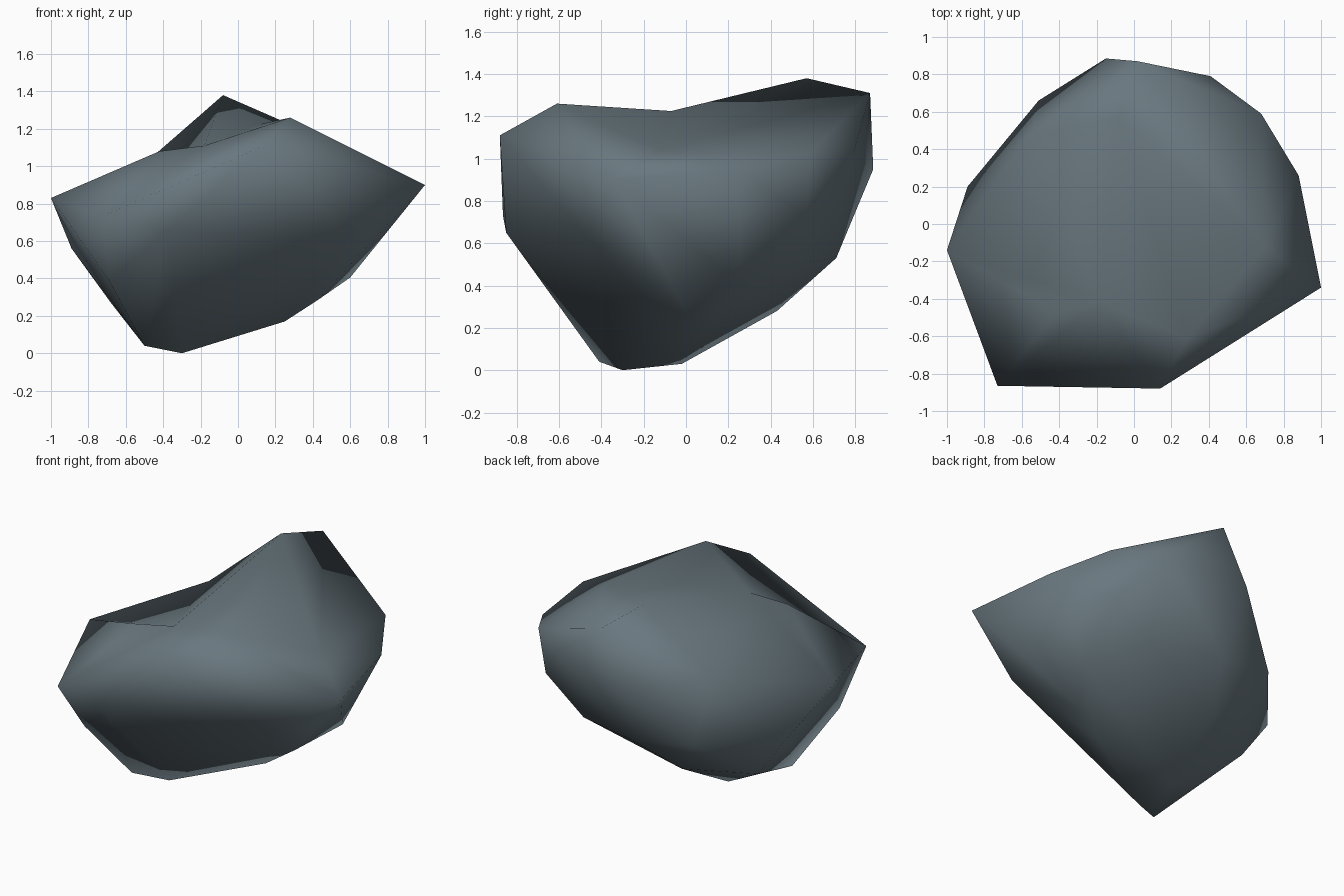
import bpy, bmesh
from mathutils import Vector

if "Cube" in bpy.data.objects:
    bpy.data.objects.remove(bpy.data.objects["Cube"])

# Corner points of the boulder: x, y, z
CORNERS = [
    # underside
    (-.30, -.30, 0), (-.50, -.41, .04), (-.30, -.02, .03), (.25, -.06, .17),
    (.42, .0, .28), (.60, .25, .405), (-.57, -.02, .165), (-.68, .21, .27),
    (-.27, .43, .28), (-.10, .71, .53), (.36, .57, .51),
    # sides
    (-.69, -.64, .39), (-.38, -.85, .65), (-.73, -.865, .73), (.58, -.46, .62),
    (1, -.34, .90), (.88, .26, .94), (.64, .57, .73), (.68, .59, 1.03),
    (.41, .79, 1.02), (-.15, .885, .95), (-.51, .66, .59), (-.89, .20, .56),
    (-1, -.14, .83),
    # top rim and the front shoulder
    (.14, -.88, 1.11), (.28, -.61, 1.26), (.02, .87, 1.31), (-.08, .57, 1.38),
    (-.42, -.47, 1.08),
    # hollows on the top (kept last, lifted while the skin is wrapped)
    (-.55, .48, .97), (.70, -.12, 1.04), (-.18, -.42, 1.11), (.12, -.07, 1.225),
]
HOLLOWS = 4
CENTRE = Vector((0, 0, .7))


def wrap(bulge):
    """Wrap a skin round the corners, rounded outwards by bulge (0 to 1)."""
    bm = bmesh.new()
    verts = []
    for i, c in enumerate(CORNERS):
        p = Vector(c)
        if i >= len(CORNERS) - HOLLOWS:
            p.z += .15
        d = p - CENTRE
        verts.append(bm.verts.new(CENTRE + d * d.length ** -bulge))
    bmesh.ops.convex_hull(bm, input=verts, use_existing_faces=False)
    return bm, verts


# Use the least bulge at which every corner is part of the skin
for step in range(41):
    bm, verts = wrap(step * .025)
    if all(v.link_faces for v in verts) or step == 40:
        break
    bm.free()

# Put the corners back in their true places
for v, c in zip(verts, CORNERS):
    v.co = c
bmesh.ops.delete(bm, geom=[v for v in bm.verts if not v.link_faces], context='VERTS')
bmesh.ops.recalc_face_normals(bm, faces=bm.faces[:])
for f in bm.faces:
    f.smooth = True

# Boulder object in one slate colour
mesh = bpy.data.meshes.new("boulder")
bm.to_mesh(mesh)
bm.free()
slate = bpy.data.materials.new("slate grey")
slate.diffuse_color = (.14, .185, .21, 1)
slate.use_nodes = True
slate.node_tree.nodes["Principled BSDF"].inputs["Base Color"].default_value = slate.diffuse_color
mesh.materials.append(slate)
boulder = bpy.data.objects.new("boulder", mesh)
bpy.context.collection.objects.link(boulder)
